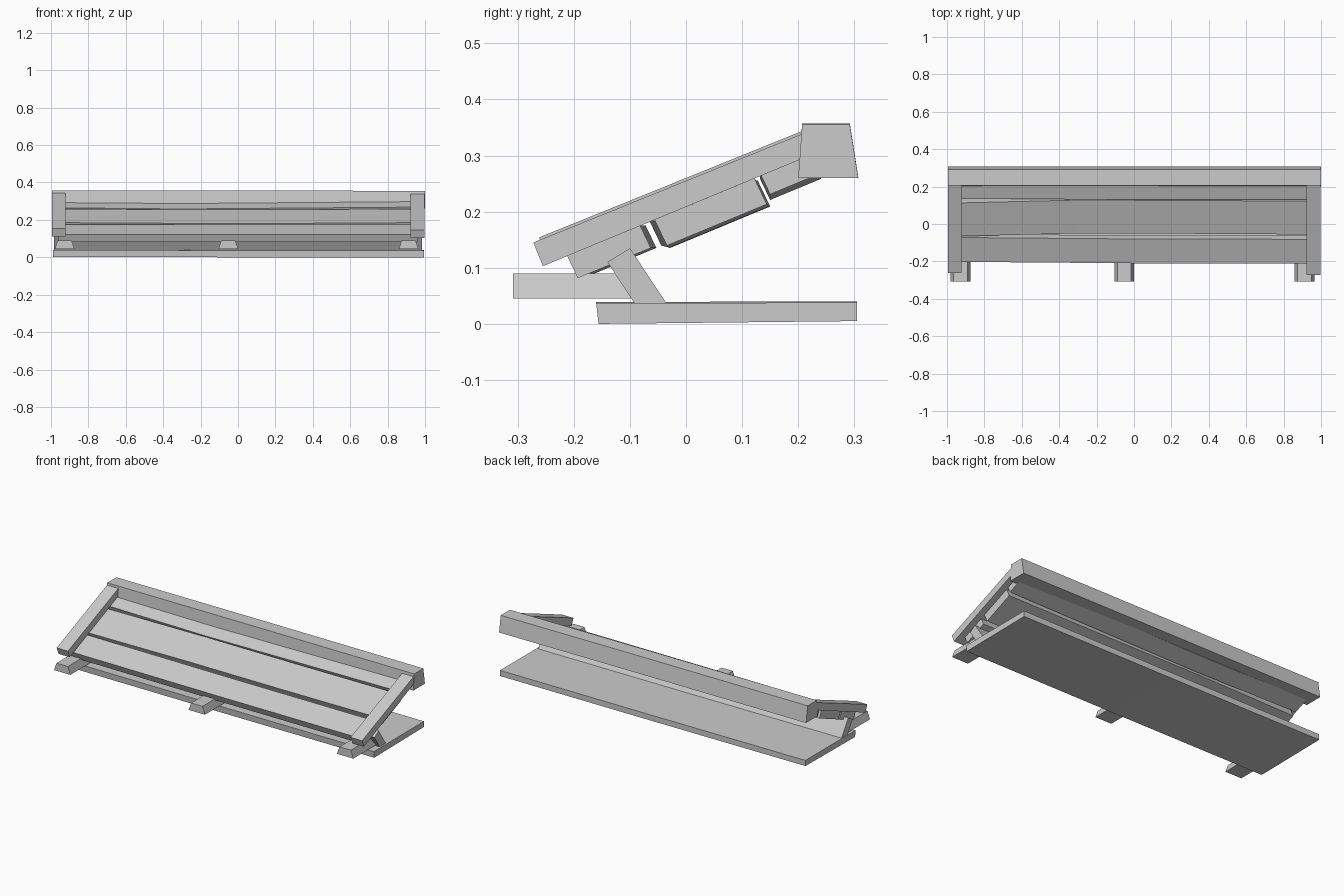
import bpy
import bmesh

cube = bpy.data.objects.get("Cube")
if cube:
    bpy.data.objects.remove(cube, do_unlink=True)

GREY = (0.6, 0.6, 0.6, 1.0)
mat = bpy.data.materials.new("plain grey")
mat.use_nodes = True
mat.diffuse_color = GREY
mat.node_tree.nodes["Principled BSDF"].inputs["Base Color"].default_value = GREY


def finish(name, bm):
    bmesh.ops.recalc_face_normals(bm, faces=bm.faces)
    mesh = bpy.data.meshes.new(name)
    bm.to_mesh(mesh)
    bm.free()
    mesh.materials.append(mat)
    obj = bpy.data.objects.new(name, mesh)
    bpy.context.collection.objects.link(obj)
    return obj


def board(name, profile, stations):
    """Loft a (y, z) profile along x; each station is (x, dy, dz)."""
    bm = bmesh.new()
    rings = [[bm.verts.new((x, y + dy, z + dz)) for y, z in profile]
             for x, dy, dz in stations]
    n = len(profile)
    for a, b in zip(rings, rings[1:]):
        for i in range(n):
            j = (i + 1) % n
            bm.faces.new((a[i], a[j], b[j], b[i]))
    bm.faces.new(rings[0])
    bm.faces.new(rings[-1])
    return finish(name, bm)


def slope(y):
    """Height of the underside of the side rails."""
    return 0.103 + 0.414 * (y + 0.255)


def plank_profile(y0, y1, drop):
    """Sloping plank hanging just below the rails."""
    lean = drop * 0.4
    return [(y0, slope(y0)), (y1, slope(y1)),
            (y1 + lean, slope(y1 + lean) - drop),
            (y0 + lean, slope(y0 + lean) - drop)]


# Base board and the leaning board that stands on it
board("base_board", [(-0.16, 0.037), (0.305, 0.038), (0.305, 0.005), (-0.156, 0.0)],
      [(-0.99, 0, 0.002), (0, 0, 0), (0.995, 0, 0)])
board("leaning_board", [(-0.14, 0.11), (-0.1, 0.135), (-0.035, 0.037), (-0.092, 0.037)],
      [(-0.985, 0, 0), (0.985, 0, 0)])

# Ridge beam along the back
board("ridge_beam", [(0.207, 0.357), (0.292, 0.357), (0.307, 0.262), (0.2, 0.262)],
      [(-0.995, 0, 0), (0, 0, 0), (1.0, 0, -0.002)])

# Sloping planks, slightly warped along their length
board("lower_plank", plank_profile(-0.21, -0.08, 0.048),
      [(-0.96, 0.008, 0.0), (0, 0.0, 0.0), (0.96, -0.002, 0.0)])
board("middle_plank", plank_profile(-0.056, 0.122, 0.055),
      [(-0.96, -0.01, 0.0), (-0.3, 0.006, -0.004), (0.3, 0.004, -0.004),
       (0.96, 0.0, 0.0)])
board("upper_plank", plank_profile(0.135, 0.225, 0.045),
      [(-0.96, 0, 0), (-0.3, -0.003, -0.006), (0.96, -0.003, 0.004)])

# Side rails over the plank ends
rail = [(-0.272, 0.145), (0.215, 0.342), (0.228, 0.303), (-0.255, 0.103)]
board("right_rail", rail, [(-0.995, 0.01, 0.009), (-0.922, 0.01, 0.009)])
board("left_rail", rail, [(0.922, 0, 0), (0.997, 0, 0)])

# Tapered foot blocks under the front edge
for label, cx in (("right", -0.927), ("middle", -0.052), ("left", 0.912)):
    bm = bmesh.new()
    section = [(-0.053, 0.045), (0.053, 0.045), (0.037, 0.09), (-0.037, 0.09)]
    front = [bm.verts.new((cx + x, -0.308, z)) for x, z in section]
    back = [bm.verts.new((cx + x, -0.09, z)) for x, z in section]
    for i in range(4):
        j = (i + 1) % 4
        bm.faces.new((front[i], front[j], back[j], back[i]))
    bm.faces.new(front)
    bm.faces.new(back)
    finish(label + "_foot_block", bm)
